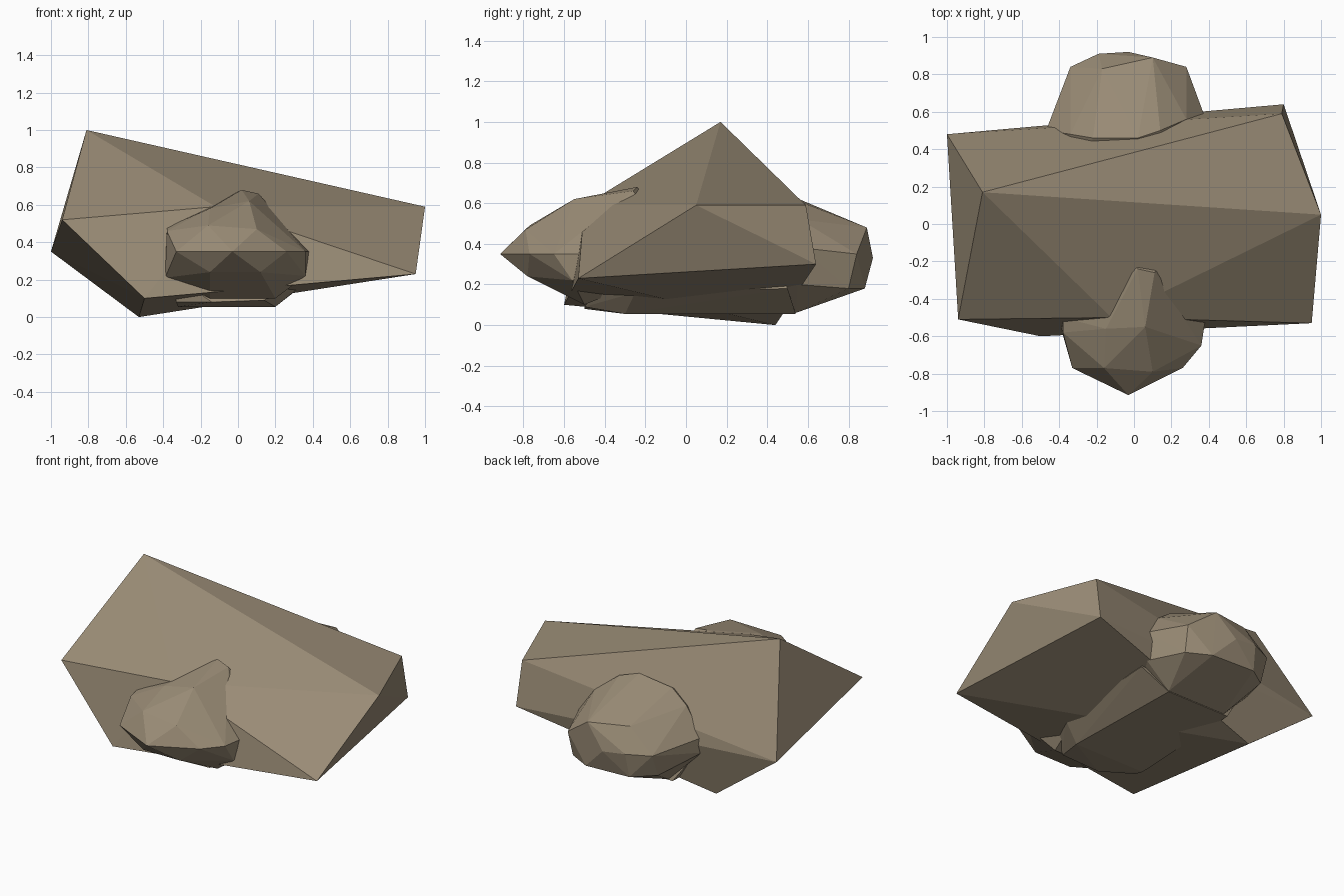
import bpy, bmesh

stone = bpy.data.materials.new("tan stone")
stone.diffuse_color = (0.32, 0.26, 0.18, 1)


def hull(name, pts):
    """Flat-faced rock: the convex hull of a few corner points."""
    bm = bmesh.new()
    vs = [bm.verts.new(p) for p in pts]
    res = bmesh.ops.convex_hull(bm, input=vs)
    loose = {e for e in res["geom_interior"] + res["geom_unused"]
             if isinstance(e, bmesh.types.BMVert) and e.is_valid}
    bmesh.ops.delete(bm, geom=list(loose), context='VERTS')
    bmesh.ops.recalc_face_normals(bm, faces=bm.faces)
    me = bpy.data.meshes.new(name)
    bm.to_mesh(me)
    bm.free()
    me.materials.append(stone)
    ob = bpy.data.objects.new(name, me)
    bpy.context.collection.objects.link(ob)
    return ob


# large angular slab
hull("angular_slab", [
    (-.81, .17, 1.0), (1.0, .05, .59), (.95, -.53, .23), (-.94, -.51, .52),
    (-1.0, .48, .35), (.79, .59, .59), (.80, .64, .30), (-.5, -.60, .10),
    (-.53, .44, 0), (-.12, -.5, .59)])

# rounded boulder through the slab: front nose with its ridge
hull("boulder_front", [
    (-.03, -.915, .35), (-.33, -.77, .35), (.26, -.77, .35),
    (-.16, -.77, .49), (.10, -.79, .47),
    (-.38, -.58, .46), (-.38, -.50, .48), (-.15, -.56, .58),
    (.06, -.55, .62), (.02, -.24, .68), (.11, -.26, .66),
    (.36, -.65, .35), (.38, -.52, .35), (.20, -.45, .52),
    (-.39, -.56, .21), (.36, -.56, .22), (-.15, -.78, .24),
    (.12, -.78, .24), (-.15, -.5, .1), (.2, -.5, .1), (-.3, 0, .3), (.3, 0, .3)])

# boulder back
hull("boulder_back", [
    (-.47, .50, .38), (-.47, .50, .28), (-.34, .84, .35), (-.19, .91, .35),
    (-.03, .92, .33), (.10, .89, .48), (.28, .84, .35), (.38, .57, .38),
    (-.17, .83, .50), (-.34, .48, .55), (-.22, .46, .63), (.02, .46, .66),
    (.14, .50, .63), (.28, .56, .52), (-.2, .88, .19), (.12, .88, .18),
    (.27, .80, .18), (-.34, .78, .2), (-.25, .54, .06), (.18, .54, .06),
    (.36, .55, .2), (-.3, 0, .3), (.3, 0, .3)])

# belly joining both ends below the slab
hull("boulder_belly", [
    (-.32, -.30, .055), (.20, -.30, .055), (-.28, .54, .055), (.18, .54, .055),
    (-.14, -.50, .08), (.14, -.50, .09), (-.33, -.38, .08), (.33, -.25, .16),
    (.36, .50, .18), (-.38, .5, .2), (-.34, -.4, .22), (.3, -.4, .22),
    (-.2, .4, .4), (.2, .4, .4)])
